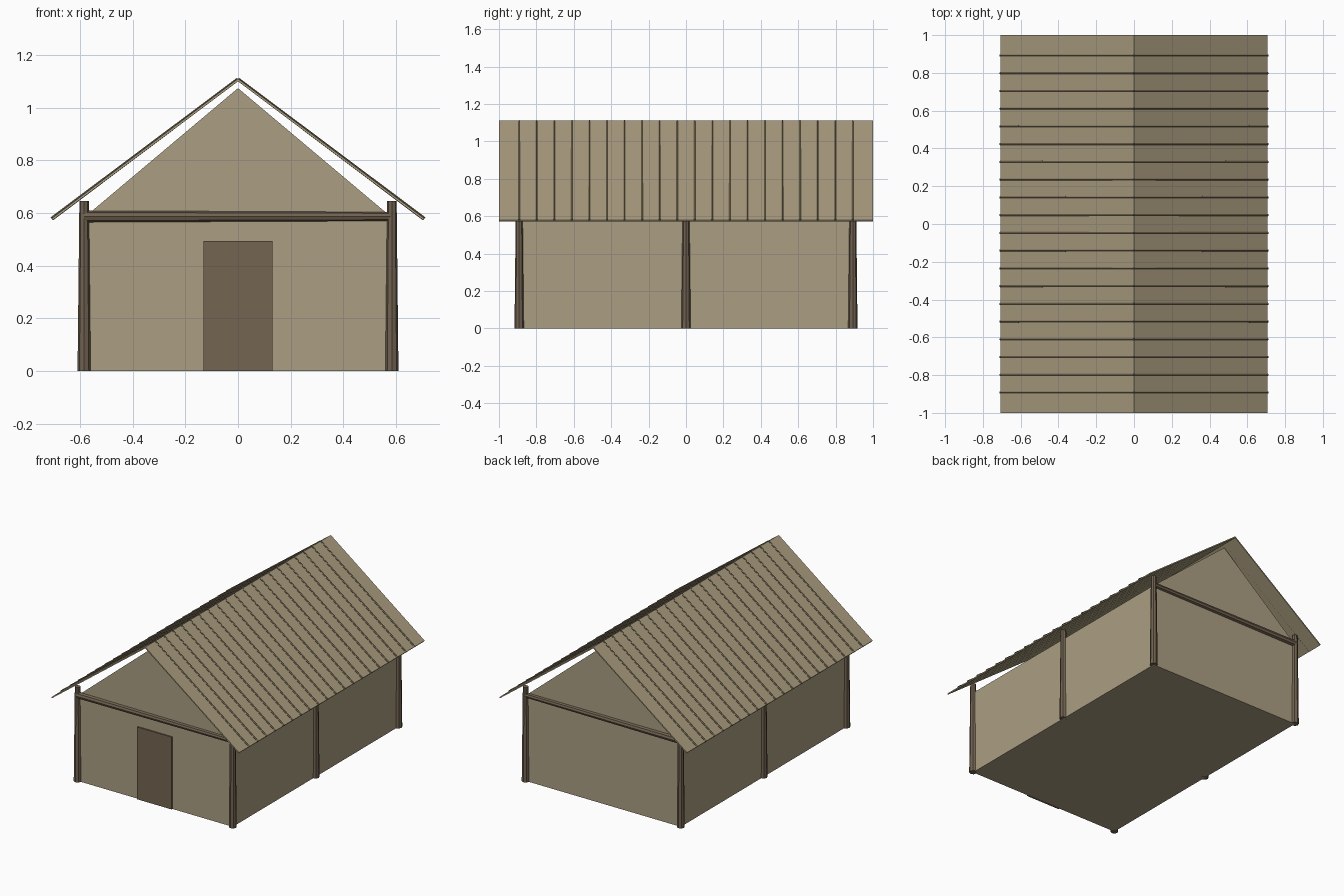
import bpy
import bmesh
from mathutils import Vector

cube = bpy.data.objects.get("Cube")
if cube:
    bpy.data.objects.remove(cube, do_unlink=True)


def material(name, rgb):
    m = bpy.data.materials.new(name)
    m.use_nodes = True
    m.diffuse_color = (*rgb, 1)
    m.node_tree.nodes["Principled BSDF"].inputs["Base Color"].default_value = (*rgb, 1)
    return m


CLAY = material("clay wall", (0.41, 0.345, 0.225))
THATCH = material("dry thatch", (0.40, 0.335, 0.21))
WOOD = material("dark wood", (0.165, 0.122, 0.08))
DOOR = material("door wood", (0.175, 0.13, 0.083))
BATTEN = material("batten wood", (0.18, 0.145, 0.09))


def finish(name, bm, mat):
    mesh = bpy.data.meshes.new(name)
    bm.to_mesh(mesh)
    bm.free()
    mesh.materials.append(mat)
    obj = bpy.data.objects.new(name, mesh)
    bpy.context.collection.objects.link(obj)
    return obj


def pole(name, start, end, r_start, r_end, mat, sides=8):
    """Tapered round timber between two points."""
    start, end = Vector(start), Vector(end)
    axis = end - start
    bm = bmesh.new()
    bmesh.ops.create_cone(bm, cap_ends=True, segments=sides, radius1=r_start,
                          radius2=r_end, depth=axis.length)
    obj = finish(name, bm, mat)
    obj.rotation_mode = 'QUATERNION'
    obj.rotation_quaternion = axis.to_track_quat('Z', 'Y')
    obj.location = (start + end) / 2
    return obj


def extrude_profile(name, profile, half, mat):
    """Closed x-z outline extruded along y from -half to half."""
    bm = bmesh.new()
    face = bm.faces.new([bm.verts.new((x, -half, z)) for x, z in profile])
    ext = bmesh.ops.extrude_face_region(bm, geom=[face])
    bmesh.ops.translate(bm, vec=(0, 2 * half, 0),
                        verts=[v for v in ext["geom"] if isinstance(v, bmesh.types.BMVert)])
    bmesh.ops.recalc_face_normals(bm, faces=bm.faces)
    return finish(name, bm, mat)


W, D = 0.585, 0.892         # half width and depth of the walls
EAVE, GABLE = 0.583, 1.075  # wall height and gable peak
ROOF_X, ROOF_Z, RIDGE = 0.708, 0.580, 1.111
THICK = 0.010               # vertical thickness of the roof sheets

# Walls and gables
extrude_profile("walls", [(-W, 0), (W, 0), (W, EAVE), (0, GABLE), (-W, EAVE)], D, CLAY)

# Door plate on the front wall
bm = bmesh.new()
bmesh.ops.create_cube(bm, size=1)
bmesh.ops.scale(bm, vec=(0.262, 0.018, 0.493), verts=bm.verts)
bmesh.ops.translate(bm, vec=(0, -D, 0.2465), verts=bm.verts)
finish("door", bm, DOOR)

for side, label in ((1, "left"), (-1, "right")):
    # Posts along each side wall
    for y, spot in ((-D, "front"), (0, "middle"), (D, "back")):
        pole(f"{spot}_{label}_post", (side * W, y, 0), (side * W, y, 0.645),
             0.025, 0.018, WOOD)

    # Thin roof slab
    extrude_profile(f"{label}_roof", [(0, RIDGE), (side * ROOF_X, ROOF_Z),
                                      (side * (ROOF_X - 0.004), ROOF_Z - 0.007),
                                      (0, RIDGE - THICK)], 1, THATCH)

    # Battens half sunk into the slope
    count = 20
    for i in range(count):
        y = -D + 2 * D * i / (count - 1)
        pole(f"{label}_batten_{i + 1}", (side * ROOF_X, y, ROOF_Z - 0.002),
             (0, y, RIDGE - 0.002), 0.0075, 0.0065, BATTEN, 6)

# Tie beams across the gable ends
for y, spot in ((-D, "front"), (D, "back")):
    pole(f"{spot}_tie_beam", (-W, y, 0.587), (W, y, 0.587), 0.022, 0.017, WOOD)
